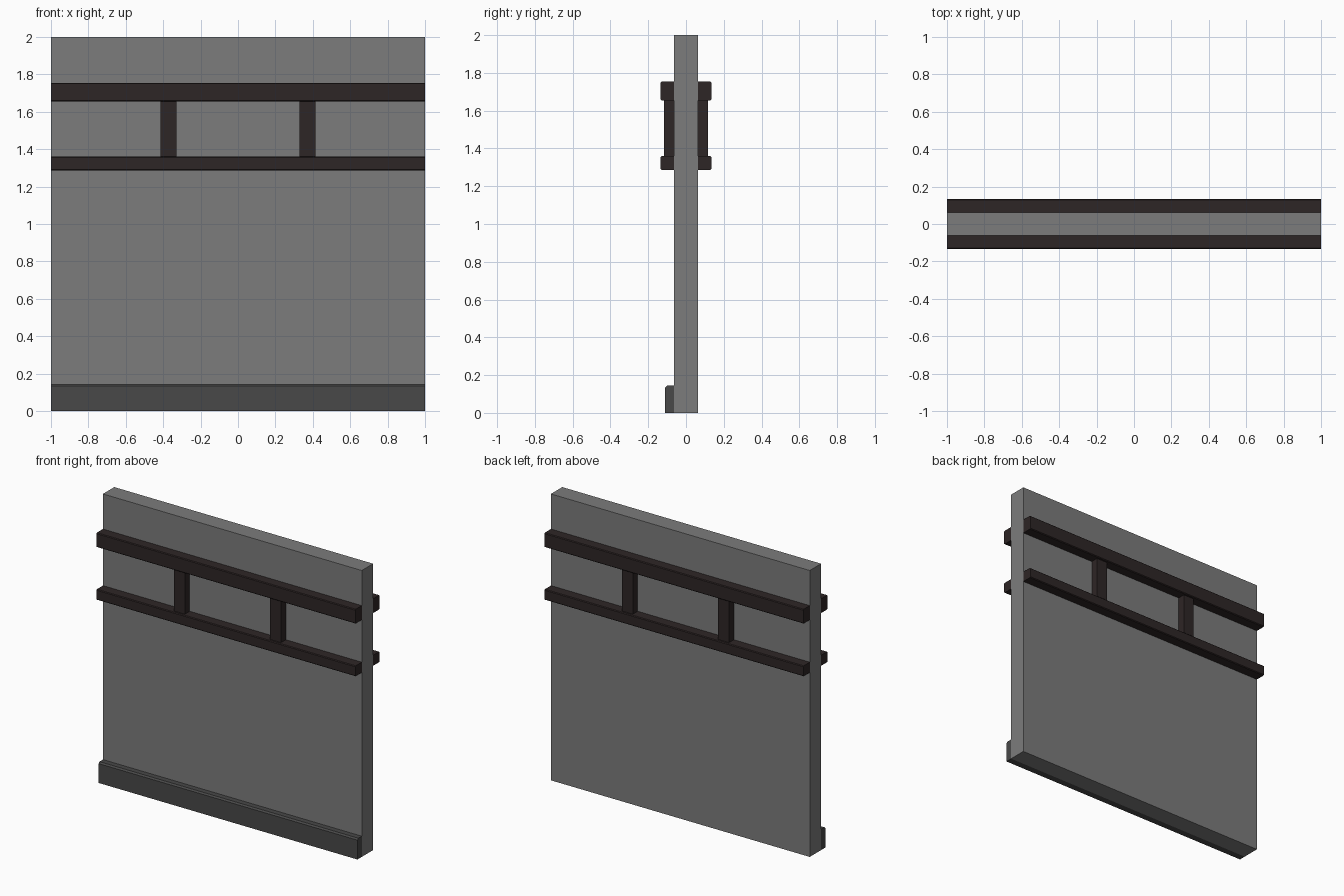
import bpy, bmesh

if "Cube" in bpy.data.objects:
    bpy.data.objects.remove(bpy.data.objects["Cube"])


def material(name, rgb):
    m = bpy.data.materials.new(name)
    m.diffuse_color = (*rgb, 1)
    m.use_nodes = True
    m.node_tree.nodes["Principled BSDF"].inputs["Base Color"].default_value = m.diffuse_color
    return m


plaster = material("plaster", (0.2, 0.2, 0.2))
stone = material("dark_stone", (0.065, 0.065, 0.065))
wood = material("dark_wood", (0.027, 0.019, 0.019))

WALL_Y = 0.0625


def box(name, x, y, z, mat, bevel=0.0, pick=lambda c: True):
    """Box from min/max ranges; chamfers the chosen edges running along x."""
    bm = bmesh.new()
    bmesh.ops.create_cube(bm, size=1)
    for v in bm.verts:
        v.co = [r[0] + (c + 0.5) * (r[1] - r[0]) for c, r in zip(v.co, (x, y, z))]
    if bevel:
        mid = ((y[0] + y[1]) / 2, (z[0] + z[1]) / 2)
        edges = []
        for e in bm.edges:
            a, b = (v.co for v in e.verts)
            if abs(a.x - b.x) > 0.01 and pick((a.y - mid[0], a.z - mid[1])):
                edges.append(e)
        bmesh.ops.bevel(bm, geom=edges, offset=bevel, segments=1,
                        profile=0.5, affect='EDGES')
    me = bpy.data.meshes.new(name)
    bm.to_mesh(me)
    bm.free()
    me.materials.append(mat)
    ob = bpy.data.objects.new(name, me)
    bpy.context.collection.objects.link(ob)
    return ob


# Wall slab
box("wall_panel", (-1, 1), (-WALL_Y, WALL_Y), (0, 2), plaster)

# Skirting on the front only, chamfered on its top front edge
box("skirting_board", (-1, 1), (-0.11, -WALL_Y), (0, 0.145), stone, 0.01,
    lambda c: c[0] < 0 and c[1] > 0)

# Timber framing on both faces
for side, s in (("front", -1), ("back", 1)):
    def depth(d):
        return tuple(sorted((s * WALL_Y, s * d)))

    for name, z in (("upper_rail", (1.655, 1.755)), ("lower_rail", (1.287, 1.36))):
        box(f"{side}_{name}", (-1, 1), depth(0.134), z, wood, 0.005,
            lambda c: c[0] * s > 0)
    for name, cx in (("left_post", -0.372), ("right_post", 0.372)):
        box(f"{side}_{name}", (cx - 0.042, cx + 0.042), depth(0.116),
            (1.36, 1.655), wood)
